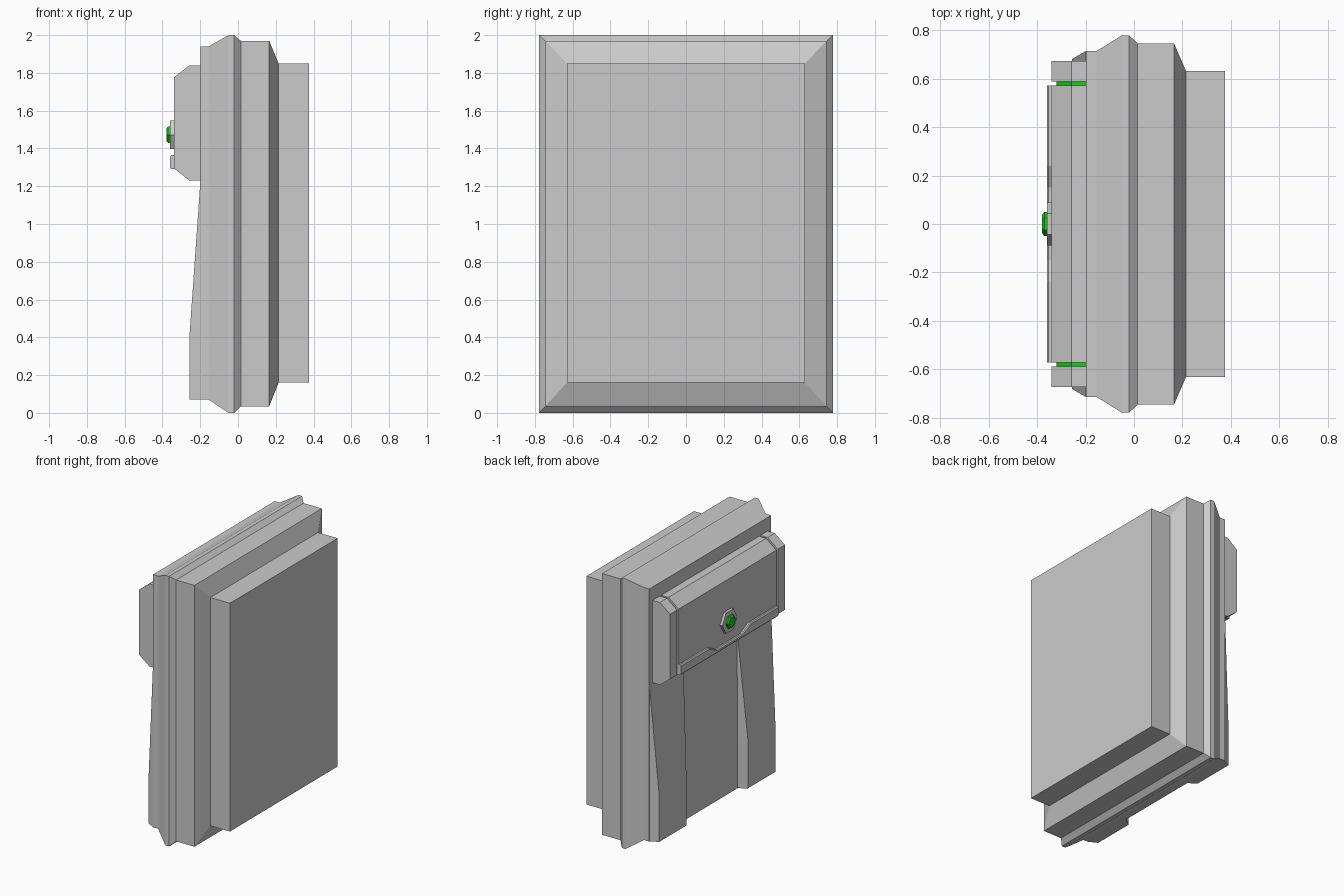
import bpy, bmesh, math

cube = bpy.data.objects.get("Cube")
if cube:
    bpy.data.objects.remove(cube, do_unlink=True)


def material(name, colour):
    m = bpy.data.materials.new(name)
    m.use_nodes = True
    m.diffuse_color = colour
    m.node_tree.nodes["Principled BSDF"].inputs["Base Color"].default_value = colour
    return m


grey = material("grey metal", (0.6, 0.6, 0.6, 1))
green = material("green light", (0.01, 0.6, 0.01, 1))


def loft(name, rings, mat):
    """Skin a list of equal-length point rings and cap both ends."""
    bm = bmesh.new()
    loops = [[bm.verts.new(p) for p in ring] for ring in rings]
    n = len(loops[0])
    for a, b in zip(loops, loops[1:]):
        for i in range(n):
            j = (i + 1) % n
            bm.faces.new((a[i], a[j], b[j], b[i]))
    bm.faces.new(loops[0])
    bm.faces.new(loops[-1])
    bmesh.ops.remove_doubles(bm, verts=bm.verts, dist=0.0001)
    bmesh.ops.recalc_face_normals(bm, faces=bm.faces)
    mesh = bpy.data.meshes.new(name)
    bm.to_mesh(mesh)
    bm.free()
    mesh.materials.append(mat)
    obj = bpy.data.objects.new(name, mesh)
    bpy.context.collection.objects.link(obj)
    return obj


def rect(x, y, z0, z1):
    return [(x, -y, z0), (x, y, z0), (x, y, z1), (x, -y, z1)]


def housing(inset=0.0):
    """Side profile of the chamfered upper housing."""
    front, top, low = -0.34 + inset, 1.84 - inset, 1.23 + inset
    return [(-0.19, top), (-0.257, top), (front, top - 0.065),
            (front, low + 0.065), (-0.257, low), (-0.19, low)]


def across(name, profile, y0, y1, mat):
    return loft(name, [[(x, y, z) for x, z in profile] for y in (y0, y1)], mat)


def hexagon(x, r, z=1.472):
    return [(x, r * math.cos(math.radians(a)), z + r * math.sin(math.radians(a)))
            for a in range(0, 360, 60)]


# Stepped slab body
loft("body", [rect(0.375, 0.63, 0.16, 1.85), rect(0.215, 0.63, 0.16, 1.85),
              rect(0.165, 0.745, 0.035, 1.97), rect(0.015, 0.745, 0.035, 1.97),
              rect(-0.02, 0.778, 0, 2), rect(-0.05, 0.778, 0, 2),
              rect(-0.155, 0.713, 0.07, 1.94), rect(-0.198, 0.713, 0.07, 1.94)], grey)

# Central part of the upper housing
across("housing_center", housing(), -0.572, 0.572, grey)

for side, s in (("left", 1), ("right", -1)):
    # End caps and the glowing seams beside them
    across(side + "_end_cap", housing(), s * 0.588, s * 0.672, grey)
    across(side + "_glow_seam", housing(0.02), s * 0.565, s * 0.595, green)
    # Tapered raised rails below the housing
    rings = []
    for x, z in ((-0.198, 1.23), (-0.255, 0.42), (-0.255, 0.07)):
        t = (-0.198 - x) / 0.057
        rings.append([(-0.19, s * 0.713, z), (x - 0.001, s * (0.713 - 0.033 * t), z),
                      (x - 0.001, s * (0.315 + 0.045 * t), z), (-0.19, s * 0.315, z)])
    loft(side + "_rail", rings, grey)

# Lip along the lower front, dipping beneath the button
upper = [(0.572, 1.365), (0.24, 1.365), (0.15, 1.32)]
upper += [(-y, z) for y, z in reversed(upper)]
rings = []
for x, inset in ((-0.335, 0), (-0.352, 0), (-0.359, 0.008)):
    rings.append([(x, y, z - inset) for y, z in upper]
                 + [(x, y, 1.29 + inset) for y, z in reversed(upper)])
loft("lower_lip", rings, grey)

# Button and its bezel
loft("button_bezel", [hexagon(-0.335, 0.088), hexagon(-0.359, 0.088)], grey)
loft("button", [hexagon(-0.35, 0.05), hexagon(-0.37, 0.05), hexagon(-0.379, 0.038)], green)
